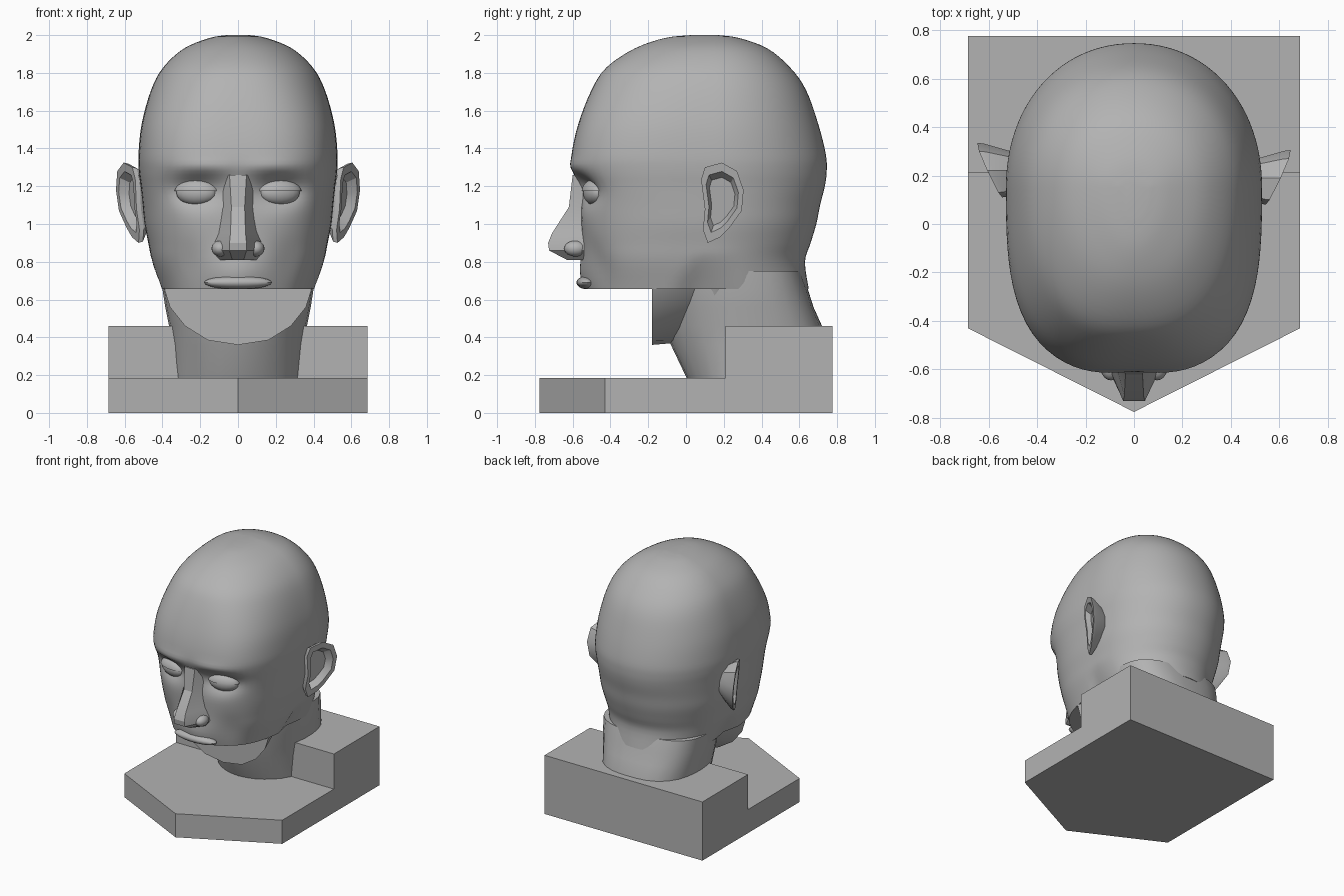
import bpy, bmesh, math
from mathutils import Vector, Matrix

cube = bpy.data.objects.get("Cube")
if cube:
    bpy.data.objects.remove(cube, do_unlink=True)

clay = bpy.data.materials.new("clay_grey")
clay.use_nodes = True
GREY = (0.45, 0.45, 0.45, 1)
clay.diffuse_color = GREY
for node in clay.node_tree.nodes:
    if node.type == 'BSDF_PRINCIPLED':
        node.inputs["Base Color"].default_value = GREY
        node.inputs["Roughness"].default_value = 0.8


def finish(bm, name, smooth=None):
    """Turn a bmesh into a named object, optionally smooth by angle."""
    bmesh.ops.recalc_face_normals(bm, faces=bm.faces)
    mesh = bpy.data.meshes.new(name)
    bm.to_mesh(mesh)
    bm.free()
    mesh.materials.append(clay)
    obj = bpy.data.objects.new(name, mesh)
    bpy.context.collection.objects.link(obj)
    if smooth:
        bpy.ops.object.select_all(action='DESELECT')
        obj.select_set(True)
        bpy.context.view_layer.objects.active = obj
        bpy.ops.object.shade_smooth_by_angle(angle=math.radians(smooth))
    return obj


def loft(name, rings, smooth=None):
    """Skin closed rings of equal length and cap both ends."""
    bm = bmesh.new()
    vs = [[bm.verts.new(p) for p in ring] for ring in rings]
    n = len(vs[0])
    for a, b in zip(vs, vs[1:]):
        for i in range(n):
            j = (i + 1) % n
            bm.faces.new((a[i], a[j], b[j], b[i]))
    bm.faces.new(vs[0])
    bm.faces.new(vs[-1])
    return finish(bm, name, smooth)


def prism(name, outline, z0, z1):
    return loft(name, [[(x, y, z) for x, y in outline] for z in (z0, z1)])


def ball(name, loc, scale, turn=0, keep_above=None):
    """Ellipsoid, optionally keeping only its upper part."""
    bm = bmesh.new()
    bmesh.ops.create_uvsphere(bm, u_segments=20, v_segments=12, radius=1)
    if keep_above is not None:
        cut = bmesh.ops.bisect_plane(
            bm, geom=bm.verts[:] + bm.edges[:] + bm.faces[:],
            plane_co=(0, 0, keep_above), plane_no=(0, 0, 1), clear_inner=True)
        rim = [e for e in cut["geom_cut"] if isinstance(e, bmesh.types.BMEdge)]
        bmesh.ops.edgeloop_fill(bm, edges=rim)
    bm.transform(Matrix.Translation(loc) @ Matrix.Rotation(turn, 4, 'Z')
                 @ Matrix.Diagonal((*scale, 1)))
    return finish(bm, name, 40)


def oval(z, front, back, w, p, yc, pb, cols):
    """Horizontal section, squarer or rounder at front and back."""
    ring = []
    for i in range(cols):
        t = math.tau * i / cols
        c, s = math.cos(t), math.sin(t)
        e = p if s < 0 else pb
        r = (abs(c) ** e + abs(s) ** e) ** (-1 / e)
        depth = back - yc if s > 0 else yc - front
        ring.append((w * r * c, yc + depth * r * s, z))
    return ring


def spline_rows(rows, steps):
    """Smoothly fill in section rows."""
    out = []
    for i in range(len(rows) - 1):
        a, b, c, d = (rows[max(0, min(len(rows) - 1, i + k))] for k in (-1, 0, 1, 2))
        for k in range(steps):
            t = k / steps
            out.append([q + t * (r - p) / 2 + t * t * (2 * p - 5 * q + 4 * r - s) / 2
                        + t ** 3 * (3 * q - p - 3 * r + s) / 2
                        for p, q, r, s in zip(a, b, c, d)])
    return out + [rows[-1]]


def bump(v, centre, size):
    return math.exp(-((v - centre) / size) ** 2)


def sculpt(p):
    """Press in eye sockets and cheeks, raise brow and muzzle, trim behind jaw."""
    x, y, z = p
    ax = abs(x)
    if y < -0.2:
        y += 0.075 * bump(ax, 0.22, 0.13) * bump(z, 1.18, 0.075)
        y -= 0.02 * bump(ax, 0.18, 0.18) * bump(z, 1.3, 0.04)
        y += 0.02 * bump(ax, 0.27, 0.08) * bump(z, 0.8, 0.12)
        y -= 0.045 * bump(x, 0, 0.15) * bump(z, 0.72, 0.12)
    elif y > -0.17:
        line = min(0.84, 0.5 + (y + 0.18) * 1.42)
        fade = max(0, min(1, (0.3 - y) / 0.24))
        x *= 1 - 0.5 * max(0, line - z) * fade
    return x, y, z


# Skull and face: height, front, back, half width, front squareness
SKULL = [
    (0.655, -0.50, 0.65, 0.41, 2.8), (0.80, -0.53, 0.63, 0.455, 2.8),
    (0.90, -0.545, 0.66, 0.475, 2.8), (1.00, -0.555, 0.69, 0.495, 2.8),
    (1.10, -0.56, 0.71, 0.505, 2.9), (1.20, -0.575, 0.735, 0.515, 3.0),
    (1.28, -0.595, 0.745, 0.525, 3.0), (1.37, -0.605, 0.74, 0.527, 3.0),
    (1.53, -0.57, 0.70, 0.51, 2.9), (1.71, -0.50, 0.635, 0.46, 2.6),
    (1.83, -0.42, 0.55, 0.395, 2.4), (1.93, -0.27, 0.43, 0.285, 2.2),
    (1.985, -0.11, 0.28, 0.15, 2.0), (2.00, 0.03, 0.17, 0.06, 2.0)]
rings = []
for z, f, b, w, p in spline_rows(SKULL, 4):
    yc = min(0.15, (f + b) / 2 + 0.08)
    rings.append([sculpt(q) for q in oval(z, f, b, w, p, yc, 2.1, 96)])
loft("head", rings, 35)

# Neck, flaring into the rear block
NECK = [(0.15, 0.02, 0.73, 0.34), (0.36, -0.08, 0.73, 0.35),
        (0.46, -0.11, 0.72, 0.365), (0.56, -0.13, 0.675, 0.385),
        (0.655, -0.15, 0.645, 0.40), (0.75, -0.15, 0.61, 0.41)]
loft("neck", [oval(z, f, b, w, 1.9, 0.32, 2.7, 32) for z, f, b, w in NECK], 35)

# Rear of the jaw, ending in a flat vertical cut
CUT = [(0.39, 0.655), (0.36, 0.56), (0.28, 0.46), (0.16, 0.385), (0, 0.36)]
HINGE = [(0.41, 0.85), (0.35, 0.72), (0.26, 0.58), (0.14, 0.45), (0, 0.38)]


def jaw_ring(half, y):
    full = half + [(-x, z) for x, z in half[-2::-1]]
    return [(x, y, z) for x, z in full]


loft("jaw", [jaw_ring(CUT, -0.18), jaw_ring(HINGE, 0.06)], 30)

# Nose: height, ridge depth, ridge half width, root half width
NOSE = [(1.26, -0.60, 0.045, 0.08), (1.09, -0.62, 0.035, 0.085),
        (0.95, -0.71, 0.04, 0.105), (0.90, -0.73, 0.045, 0.125),
        (0.86, -0.725, 0.045, 0.135), (0.81, -0.63, 0.03, 0.10)]
loft("nose", [[(-b, -0.54, z), (-r, y, z), (r, y, z), (b, -0.54, z)]
              for z, y, r, b in NOSE], 25)
ball("upper_lip", (0, -0.525, 0.69), (0.18, 0.055, 0.035))

# Ear outline in y and z
EAR = [(0.08, 1.235), (0.10, 1.30), (0.19, 1.325), (0.27, 1.28), (0.305, 1.18),
       (0.295, 1.07), (0.23, 0.98), (0.18, 0.93), (0.115, 0.90), (0.09, 0.97),
       (0.10, 1.08)]


def ear_ring(side, size, depth, shift, flat=None):
    ring = []
    for y, z in EAR:
        y, z = 0.19 + (y - 0.19) * size, 1.13 + (z - 1.13) * size
        x = flat or 0.53 + 0.48 * (y - 0.08) + 0.1 * (z - 1.1) - depth
        ring.append((side * x, y + shift, z))
    return ring


for side, word, shift in ((1, "left", 0), (-1, "right", 0.03)):
    # Eyes with heavy upper lids
    eye = Vector((side * 0.22, -0.485, 1.165))
    ball(word + "_eye", eye, (0.11, 0.055, 0.065), side * 0.25)
    ball(word + "_upper_lid", eye, (0.122, 0.064, 0.073), side * 0.25, 0.15)
    ball(word + "_nostril_wing", (side * 0.095, -0.585, 0.87), (0.045, 0.06, 0.042))

    loft(word + "_ear", [ear_ring(side, 0.6, 0, shift, 0.47),
                         ear_ring(side, 0.97, 0.025, shift),
                         ear_ring(side, 1, 0, shift),
                         ear_ring(side, 0.76, 0, shift),
                         ear_ring(side, 0.6, 0.045, shift)], 30)

    # Neck muscle running from behind the ear to the throat
    top, low = Vector((side * 0.33, 0.18, 0.72)), Vector((side * 0.12, 0.09, 0.16))
    bm = bmesh.new()
    bmesh.ops.create_cone(bm, cap_ends=True, segments=10, radius1=0.05,
                          radius2=0.07, depth=(top - low).length)
    spin = (top - low).to_track_quat('Z', 'Y').to_matrix().to_4x4()
    bm.transform(Matrix.Translation((top + low) / 2) @ spin)
    finish(bm, word + "_neck_muscle", 40)

# Pointed plinth with a raised block at the rear
prism("plinth", [(-0.685, 0.775), (-0.685, -0.43), (0, -0.775),
                 (0.685, -0.43), (0.685, 0.775)], 0, 0.185)
prism("rear_block", [(-0.685, 0.775), (-0.685, 0.21), (0.685, 0.21),
                     (0.685, 0.775)], 0.185, 0.46)
